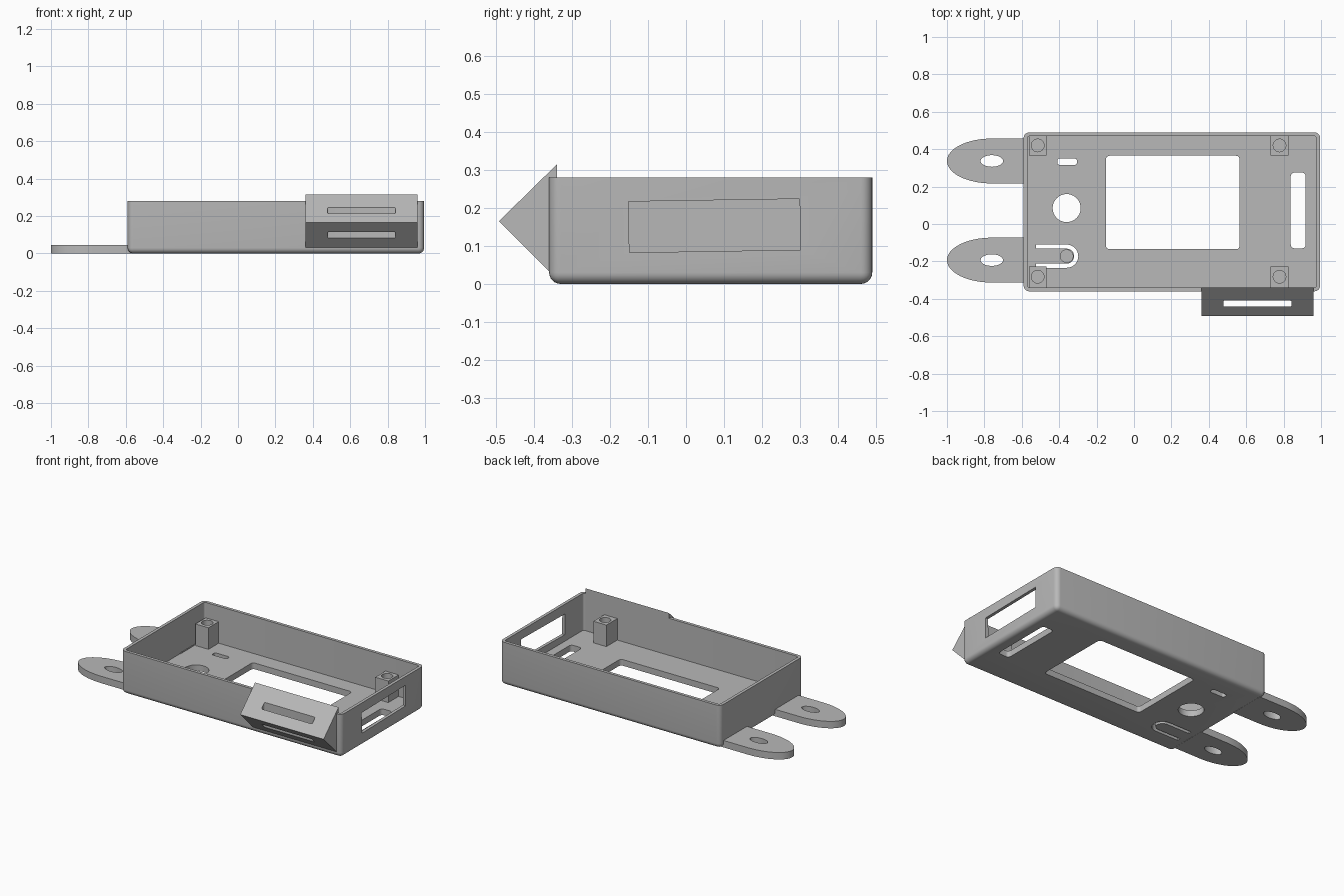
import bpy, bmesh, math
from mathutils import Matrix

cube = bpy.data.objects.get("Cube")
if cube:
    bpy.data.objects.remove(cube, do_unlink=True)

GREY = (0.48, 0.48, 0.48, 1)
grey = bpy.data.materials.new("matte grey")
grey.use_nodes = True
grey.diffuse_color = GREY
grey.node_tree.nodes["Principled BSDF"].inputs["Base Color"].default_value = GREY


def make(name, bm):
    bmesh.ops.recalc_face_normals(bm, faces=bm.faces)
    mesh = bpy.data.meshes.new(name)
    bm.to_mesh(mesh)
    bm.free()
    mesh.materials.append(grey)
    obj = bpy.data.objects.new(name, mesh)
    bpy.context.collection.objects.link(obj)
    return obj


def prism(name, outline, z0, z1):
    """Extrude a flat outline upward from z0 to z1."""
    bm = bmesh.new()
    face = bm.faces.new([bm.verts.new((x, y, z0)) for x, y in outline])
    top = bmesh.ops.extrude_face_region(bm, geom=[face])["geom"]
    bmesh.ops.translate(bm, vec=(0, 0, z1 - z0),
                        verts=[v for v in top if isinstance(v, bmesh.types.BMVert)])
    return make(name, bm)


def arc(cx, cy, rx, ry, start, end, steps=16):
    angles = [math.radians(start + (end - start) * i / steps) for i in range(steps + 1)]
    return [(cx + rx * math.cos(a), cy + ry * math.sin(a)) for a in angles]


def ellipse(cx, cy, rx, ry, steps=40):
    return arc(cx, cy, rx, ry, 0, 360, steps)[:-1]


def rounded(x0, x1, y0, y1, r):
    return (arc(x1 - r, y1 - r, r, r, 0, 90, 6) + arc(x0 + r, y1 - r, r, r, 90, 180, 6)
            + arc(x0 + r, y0 + r, r, r, 180, 270, 6) + arc(x1 - r, y0 + r, r, r, 270, 360, 6))


def block(name, x0, x1, y0, y1, z0, z1, bevel=0):
    """Box whose edges, all but the top rim, can be rounded."""
    bm = bmesh.new()
    bmesh.ops.create_cube(bm, size=1)
    bmesh.ops.scale(bm, vec=(x1 - x0, y1 - y0, z1 - z0), verts=bm.verts)
    bmesh.ops.translate(bm, vec=((x0 + x1) / 2, (y0 + y1) / 2, (z0 + z1) / 2), verts=bm.verts)
    if bevel:
        edges = [e for e in bm.edges if min(v.co.z for v in e.verts) < z1 - 0.001]
        bmesh.ops.bevel(bm, geom=edges, offset=bevel, segments=6, profile=0.5, affect='EDGES')
    return make(name, bm)


def cut(obj, *cutters):
    """Subtract the cutters, then discard them."""
    for cutter in cutters:
        cutter.hide_render = True
        mod = obj.modifiers.new("cut", 'BOOLEAN')
        mod.operation, mod.solver, mod.object = 'DIFFERENCE', 'EXACT', cutter
    graph = bpy.context.evaluated_depsgraph_get()
    mesh = bpy.data.meshes.new_from_object(obj.evaluated_get(graph))
    obj.modifiers.clear()
    obj.data = mesh
    for cutter in cutters:
        bpy.data.objects.remove(cutter, do_unlink=True)
    return obj


FLOOR = 0.04
through = (-0.1, 0.1)

# Open tray
tray = block("tray", -0.59, 0.995, -0.36, 0.49, 0, 0.28, 0.03)
cavity = prism("cavity_cutter", rounded(-0.57, 0.975, -0.34, 0.47, 0.012), FLOOR, 0.5)

# Floor openings
openings = [
    prism("screen_cutter", rounded(-0.15, 0.565, -0.135, 0.365, 0.02), *through),
    prism("long_slot_cutter", rounded(0.838, 0.918, -0.13, 0.275, 0.02), *through),
    prism("small_slot_cutter", rounded(-0.41, -0.305, 0.316, 0.35, 0.012), *through),
    prism("round_hole_cutter", ellipse(-0.36, 0.085, 0.075, 0.075), *through),
]
# U-shaped slot that frees a springy button
u_slot = (arc(-0.36, -0.172, 0.062, 0.062, -90, 90) + [(-0.525, -0.11), (-0.525, -0.132)]
          + arc(-0.36, -0.172, 0.04, 0.04, 90, -90) + [(-0.525, -0.212), (-0.525, -0.234)])
openings.append(prism("button_slot_cutter", u_slot, *through))

# Slightly tilted port in the end wall
port = block("port_cutter", 0.9, 1.1, -0.225, 0.225, -0.067, 0.067)
port.data.transform(Matrix.Translation((0, 0.075, 0.153)) @ Matrix.Rotation(math.radians(0.9), 4, 'X'))
cut(tray, cavity, port, *openings)

# Button peg
prism("button_peg", ellipse(-0.36, -0.172, 0.036, 0.036), 0.02, 0.07)

# Corner posts with blind screw holes
for end, x in (("right", -0.515), ("left", 0.778)):
    for side, y, y0, y1 in (("back", 0.42, 0.365, 0.475), ("front", -0.282, -0.345, -0.227)):
        post = block(f"{side}_{end}_post", x - 0.047, x + 0.047, y0, y1, 0.02, 0.18)
        cut(post, prism("screw_cutter", ellipse(x, y, 0.034, 0.034, 24), 0.06, 0.3))

# Mounting tabs with oval holes
for side, y in (("back", 0.337), ("front", -0.193)):
    outline = arc(-0.76, y, 0.24, 0.12, 90, 270, 32) + [(-0.567, y - 0.12), (-0.567, y + 0.12)]
    tab = prism(f"{side}_mounting_tab", outline, 0, 0.045)
    cut(tab, prism("tab_hole_cutter", ellipse(-0.76, y, 0.06, 0.031), *through))

# Wedge-shaped strap guide on the front wall, with a vertical slot
wedge = prism("strap_wedge", [(-0.339, 0.315), (-0.492, 0.165), (-0.339, 0.012)], 0.36, 0.96)
wedge.data.transform(Matrix(((0, 0, 1, 0), (1, 0, 0, 0), (0, 1, 0, 0), (0, 0, 0, 1))))
cut(wedge, prism("strap_cutter", rounded(0.478, 0.842, -0.442, -0.41, 0.006), -0.1, 0.5))

# Smooth curves, sharp edges
bpy.ops.object.select_all(action='DESELECT')
for obj in bpy.context.collection.objects:
    if obj.type == 'MESH':
        obj.select_set(True)
        bpy.context.view_layer.objects.active = obj
bpy.ops.object.shade_smooth_by_angle(angle=math.radians(35))
